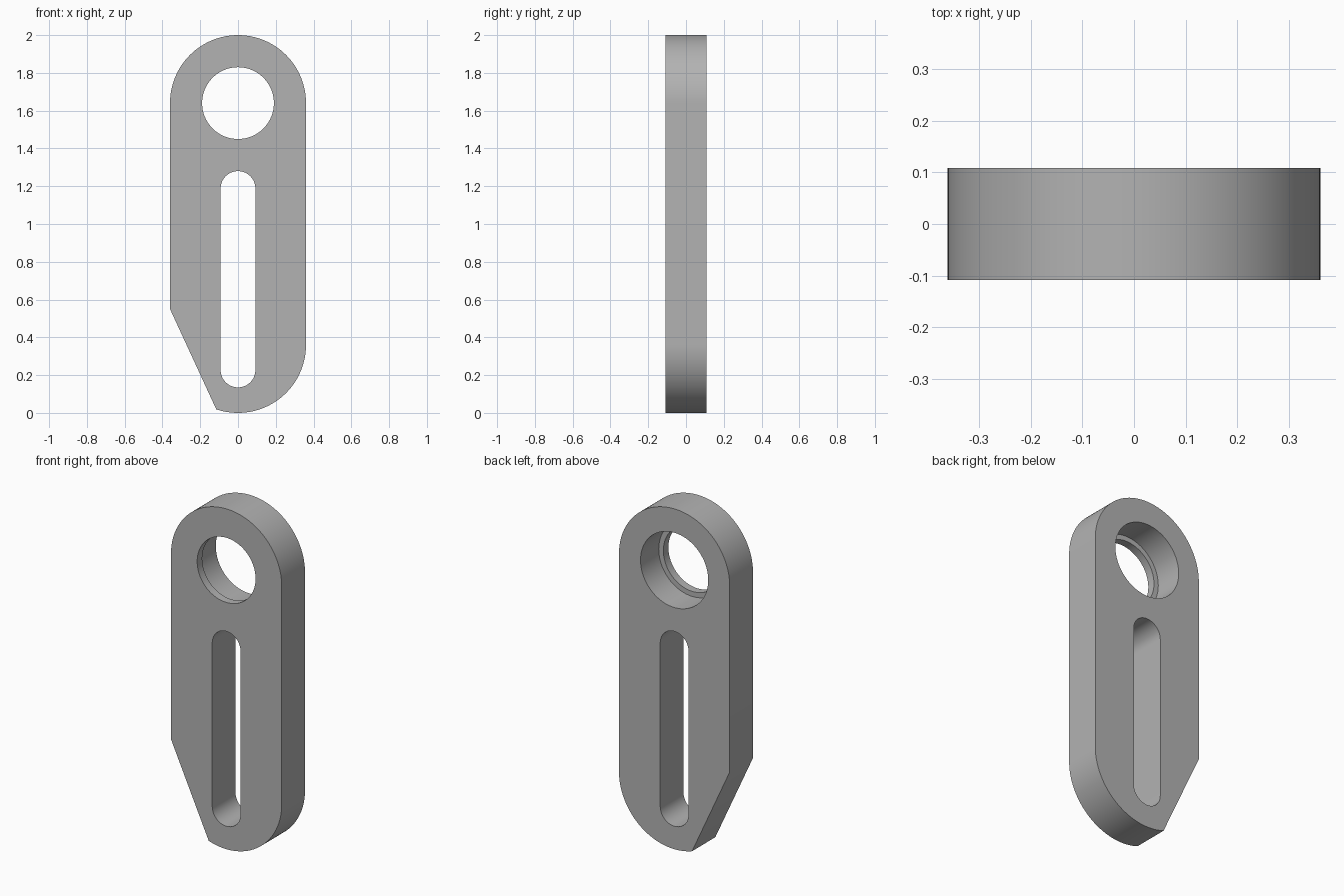
import bpy
import bmesh
from math import cos, sin, pi, asin, radians

if "Cube" in bpy.data.objects:
    bpy.data.objects.remove(bpy.data.objects["Cube"], do_unlink=True)

HALF_T = 0.108            # half thickness of the plate
R = 0.36                  # outer end radius
TOP_Z, LOW_Z = 2 - R, R   # centres of the rounded ends
BORE_R, RECESS_R, LIP = 0.19, 0.22, 0.047
SLOT_R, SLOT_LOW, SLOT_TOP = 0.092, 0.227, 1.188

metal = bpy.data.materials.new("plain grey")
metal.use_nodes = True
grey = (0.45, 0.45, 0.45, 1)
metal.diffuse_color = grey
metal.node_tree.nodes["Principled BSDF"].inputs["Base Color"].default_value = grey


def arc(z, r, start, end, n):
    """Points on an arc in the x-z plane, centred on x = 0."""
    steps = [start + (end - start) * i / n for i in range(n + 1)]
    return [(r * cos(a), z + r * sin(a)) for a in steps]


def prism(name, outline, y0, y1):
    """Extrude an x-z outline from y0 to y1."""
    bm = bmesh.new()
    face = bm.faces.new([bm.verts.new((x, y0, z)) for x, z in outline])
    ext = bmesh.ops.extrude_face_region(bm, geom=[face])
    verts = [v for v in ext["geom"] if isinstance(v, bmesh.types.BMVert)]
    bmesh.ops.translate(bm, verts=verts, vec=(0, y1 - y0, 0))
    bmesh.ops.recalc_face_normals(bm, faces=bm.faces)
    mesh = bpy.data.meshes.new(name)
    bm.to_mesh(mesh)
    bm.free()
    mesh.materials.append(metal)
    obj = bpy.data.objects.new(name, mesh)
    bpy.context.collection.objects.link(obj)
    return obj


# Plate: round top, round bottom, lower corner cut off at a slant
tip = -pi / 2 - asin(0.115 / R)
outline = arc(TOP_Z, R, 0, pi, 64) + [(-R, 0.55)] + arc(LOW_Z, R, tip, 0, 48)
plate = prism("slotted_plate", outline, -HALF_T, HALF_T)

# Cutters: through bore, wider recess from the back, long slot
slot = arc(SLOT_TOP, SLOT_R, 0, pi, 32) + arc(SLOT_LOW, SLOT_R, pi, 2 * pi, 32)
cutters = [
    prism("bore_cutter", arc(TOP_Z, BORE_R, 0, 2 * pi, 96)[:-1], -0.2, 0.2),
    prism("recess_cutter", arc(TOP_Z, RECESS_R, 0, 2 * pi, 96)[:-1], LIP - HALF_T, 0.2),
    prism("slot_cutter", slot, -0.2, 0.2),
]
for cutter in cutters:
    cutter.hide_render = True
    mod = plate.modifiers.new(cutter.name, "BOOLEAN")
    mod.operation = "DIFFERENCE"
    mod.solver = "EXACT"
    mod.object = cutter

# Bake the cuts and drop the cutters
depsgraph = bpy.context.evaluated_depsgraph_get()
cut_mesh = bpy.data.meshes.new_from_object(plate.evaluated_get(depsgraph))
plate.modifiers.clear()
plate.data = cut_mesh
for cutter in cutters:
    bpy.data.objects.remove(cutter, do_unlink=True)

# Smooth round walls, sharp rims
bpy.ops.object.select_all(action="DESELECT")
plate.select_set(True)
bpy.context.view_layer.objects.active = plate
bpy.ops.object.shade_smooth_by_angle(angle=radians(30))
